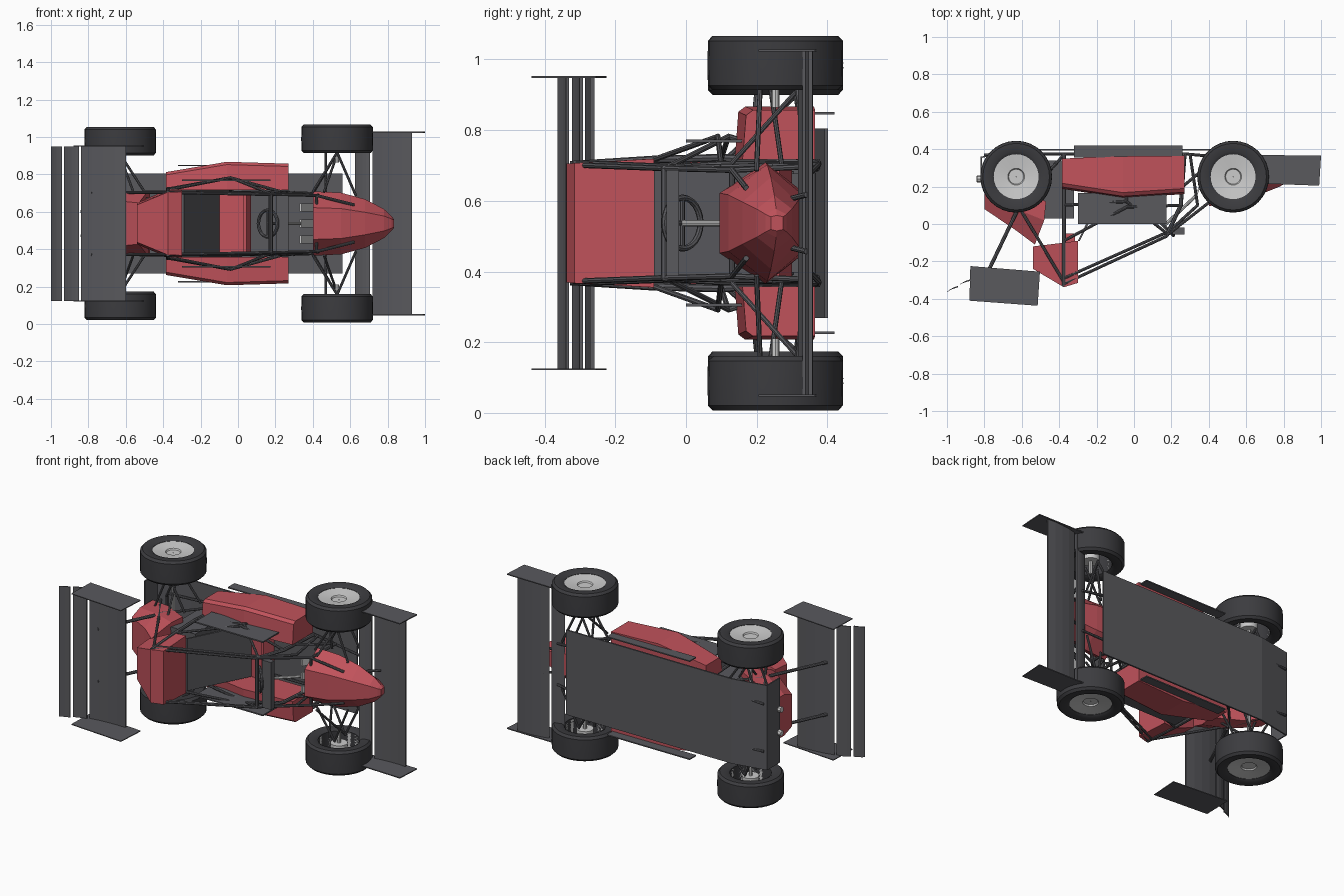
import bpy, bmesh, math
from mathutils import Vector, Matrix

# Car lies on its side: forward = +x, car-up = -y, car width runs along z
ZC = 0.537

def mat(name, c):
    m = bpy.data.materials.new(name)
    m.diffuse_color = (*c, 1)
    return m

RED = mat("red paint", (0.53, 0.085, 0.105))
DARK = mat("rubber", (0.045, 0.045, 0.05))
GREY = mat("carbon", (0.1, 0.1, 0.11))
METAL = mat("metal", (0.53, 0.53, 0.55))

def finish(name, bm, m, smooth=False):
    bmesh.ops.recalc_face_normals(bm, faces=bm.faces)
    me = bpy.data.meshes.new(name)
    bm.to_mesh(me)
    bm.free()
    me.materials.append(m)
    ob = bpy.data.objects.new(name, me)
    bpy.context.collection.objects.link(ob)
    if smooth:
        for p in me.polygons:
            p.use_smooth = True
        me.set_sharp_from_angle(angle=math.radians(35))
    return ob

def loft(name, rings, m, cap0=True, cap1=True, mirror=False):
    """Skin a list of equal-length rings; optionally repeat across the centre plane."""
    bm = bmesh.new()
    for s in ((1, -1) if mirror else (1,)):
        vs = [[bm.verts.new((x, y, ZC + s * w)) for x, y, w in r] for r in rings]
        n = len(vs[0])
        for a, b in zip(vs, vs[1:]):
            for i in range(n):
                bm.faces.new((a[i], a[(i + 1) % n], b[(i + 1) % n], b[i]))
        if cap0:
            bm.faces.new(vs[0])
        if cap1:
            bm.faces.new(vs[-1])
    return finish(name, bm, m)

def slab(name, profile, w0, w1, m, mirror=False):
    """Extrude an x-y outline across the width from w0 to w1."""
    return loft(name, [[(x, y, w) for x, y in profile] for w in (w0, w1)], m, mirror=mirror)

def box(name, x0, x1, y0, y1, w0, w1, m, mirror=False):
    return slab(name, [(x0, y0), (x1, y0), (x1, y1), (x0, y1)], w0, w1, m, mirror)

def tubes(name, paths, r, m, mirror=True):
    """Round bars along (x, y, w) paths, repeated on both sides."""
    bm = bmesh.new()
    for path in paths:
        for s in ((1, -1) if mirror else (1,)):
            pts = [Vector((x, y, ZC + s * w)) for x, y, w in path]
            for a, b in zip(pts, pts[1:]):
                d = b - a
                M = Matrix.Translation((a + b) / 2) @ d.to_track_quat('Z', 'Y').to_matrix().to_4x4()
                bmesh.ops.create_cone(bm, cap_ends=True, segments=8, radius1=r, radius2=r,
                                      depth=d.length + r * 0.6, matrix=M)
    return finish(name, bm, m, True)

def revolve(name, profile, x, y, z, s, m, n=32):
    """Spin (radius, axial) points about the wheel axle; s is the outward side."""
    bm = bmesh.new()
    rings = [[bm.verts.new((x + r * math.cos(2 * math.pi * i / n), y + r * math.sin(2 * math.pi * i / n),
                            z + s * a)) for i in range(n)] for r, a in profile]
    for p, q in zip(rings, rings[1:]):
        for i in range(n):
            bm.faces.new((p[i], p[(i + 1) % n], q[(i + 1) % n], q[i]))
    return finish(name, bm, m, True)

# Wheels
for label, x, w in (("front", 0.53, 0.453), ("rear", -0.63, 0.44)):
    for side, s in (("left", 1), ("right", -1)):
        z, h = ZC + s * w, 0.077
        revolve(label + "_tyre_" + side,
                [(0.12, -h + .01), (0.135, -h), (0.178, -h), (0.191, -h + .014), (0.192, 0), (0.191, h - .014),
                 (0.178, h), (0.135, h), (0.12, h - .01), (0.12, -h + .01)], x, 0.253, z, s, DARK)
        revolve(label + "_rim_" + side,
                [(0.12, -h + .01), (0.12, h - .012), (0.045, h - .022), (0.04, h - .03), (0.002, h - .03)],
                x, 0.253, z, s, METAL)
        revolve(label + "_hub_" + side, [(0.002, 0.03), (0.05, 0.03), (0.05, -0.05), (0.002, -0.05)],
                x, 0.253, z, s, METAL, 16)

# Nose cone: hexagonal sections narrowing to the tip
def hexa(x, yt, ym, yb, wm, wt):
    return [(x, yt, wt), (x, ym, wm), (x, yb, wt), (x, yb, -wt), (x, ym, -wm), (x, yt, -wt)]
loft("nose_cone", [hexa(0.4, 0.095, 0.225, 0.335, 0.172, 0.085), hexa(0.55, 0.12, 0.23, 0.33, 0.165, 0.08),
                   hexa(0.68, 0.16, 0.24, 0.315, 0.13, 0.06), hexa(0.78, 0.2, 0.25, 0.3, 0.078, 0.04),
                   hexa(0.82, 0.225, 0.255, 0.285, 0.04, 0.025), hexa(0.835, 0.24, 0.257, 0.275, 0.022, 0.018)],
     RED, cap0=False)

# Side pods
def pod(x, yt, yb, wo):
    return [(x, yt, 0.18), (x, yt + .01, wo - .015), (x, yt + .03, wo), (x, yb, wo), (x, yb, 0.18)]
loft("side_pod", [pod(-0.385, 0.188, 0.35, 0.275), pod(-0.06, 0.138, 0.362, 0.33), pod(0.27, 0.16, 0.365, 0.32)],
     RED, mirror=True)

# Head rest fairing and rear engine cover
loft("headrest_fairing", [[(-0.3, -0.09, -.182), (-0.3, -0.315, -.17), (-0.3, -0.315, .17), (-0.3, -0.09, .182)],
                          [(-0.375, -0.1, -.182), (-0.375, -0.338, -.168), (-0.375, -0.338, .168), (-0.375, -0.1, .182)],
                          [(-0.54, -0.12, -.11), (-0.54, -0.24, -.1), (-0.54, -0.24, .1), (-0.54, -0.12, .11)]], RED)
loft("engine_cover", [[(-0.47, 0.12, -.175), (-0.48, 0.02, -.175), (-0.53, -0.11, -.11),
                       (-0.53, -0.11, .11), (-0.48, 0.02, .175), (-0.47, 0.12, .175)],
                      [(-0.63, 0.2, -.172), (-0.63, 0.08, -.17), (-0.63, -0.035, -.12),
                       (-0.63, -0.035, .12), (-0.63, 0.08, .17), (-0.63, 0.2, .172)],
                      [(-0.8, 0.29, -.13), (-0.8, 0.16, -.13), (-0.8, 0.08, -.1),
                       (-0.8, 0.08, .1), (-0.8, 0.16, .13), (-0.8, 0.29, .13)]], RED)
box("headrest_pad", -0.375, -0.315, -0.1, -0.05, -0.09, 0.09, RED)

# Floor, diffuser and side skirts
box("floor", -0.6, 0.56, 0.392, 0.402, -0.268, 0.268, GREY)
slab("diffuser", [(-0.6, 0.402), (-0.82, 0.36), (-0.82, 0.23), (-0.812, 0.23), (-0.812, 0.354), (-0.6, 0.392)],
     -0.268, 0.268, GREY)
box("side_skirt", -0.32, 0.26, 0.355, 0.42, 0.307, 0.314, GREY, True)
box("cockpit_side_panel", -0.3, 0.175, 0.0, 0.165, 0.228, 0.236, GREY, True)

# Engine, seat and cockpit interior
box("engine", -0.5, -0.32, 0.03, 0.34, -0.14, 0.14, GREY)
slab("firewall_seat", [(-0.3, -0.09), (-0.29, -0.09), (-0.1, 0.28), (-0.1, 0.3), (-0.11, 0.3)], -0.165, 0.165, GREY)
slab("seat_pan", [(-0.1, 0.28), (0.07, 0.25), (0.07, 0.265), (-0.1, 0.3)], -0.165, 0.165, RED)
slab("knee_bulkhead", [(0.03, 0.19), (0.045, 0.19), (0.07, 0.25), (0.05, 0.255)], -0.155, 0.155, RED)
box("dash", 0.205, 0.27, -0.055, -0.02, -0.15, 0.15, GREY)
for i, w in enumerate((-0.085, 0, 0.085)):
    slab("pedal_%d" % i, [(0.33, 0.16), (0.34, 0.16), (0.4, 0.3), (0.39, 0.3)], w - 0.022, w + 0.022, METAL)

# Steering wheel and column
bpy.ops.mesh.primitive_torus_add(major_radius=0.072, minor_radius=0.009, major_segments=24, minor_segments=8)
sw = bpy.context.object
sw.name = "steering_wheel"
c = Vector((0.16, -0.01, ZC))
sw.rotation_euler = Vector((0.7, 0.7, 0)).to_track_quat('Z', 'Y').to_euler()
sw.location = c
sw.data.materials.append(GREY)
tubes("steering_column", [[(0.16, -0.01, 0), (0.33, 0.15, 0)]], 0.009, METAL, False)
tubes("steering_spokes", [[(0.16, -0.01, 0), (0.16, -0.01, 0.07)],
                          [(0.16, -0.01, 0), (0.21, -0.06, 0)]], 0.007, GREY)

# Tube frame
tubes("roll_hoops", [[(-0.375, 0.375, 0.17), (-0.375, 0.1, 0.185), (-0.375, -0.09, 0.18), (-0.375, -0.325, 0.165)],
                     [(-0.375, -0.325, 0.165), (-0.375, -0.325, 0)],
                     [(0.27, 0.37, 0.165), (0.25, 0.1, 0.165), (0.175, -0.06, 0.155), (0.175, -0.06, 0)]], 0.011, GREY)
tubes("frame_tubes", [
    [(-0.375, -0.32, 0.165), (0.175, -0.065, 0.155)],
    [(-0.375, -0.29, 0.17), (0.175, -0.045, 0.16)],
    [(-0.375, -0.31, 0.165), (-0.62, 0.1, 0.165), (-0.75, 0.3, 0.14)],
    [(-0.375, -0.09, 0.18), (-0.04, 0.09, 0.245), (0.25, 0.1, 0.165)],
    [(-0.375, 0.1, 0.185), (-0.04, 0.12, 0.245), (0.175, -0.05, 0.16)],
    [(-0.04, 0.12, 0.245), (-0.04, 0.37, 0.17)],
    [(-0.8, 0.37, 0.15), (-0.375, 0.375, 0.17), (0.27, 0.375, 0.165), (0.66, 0.34, 0.13)],
    [(-0.375, 0.37, 0.17), (-0.62, 0.1, 0.165)],
    [(0.175, -0.06, 0.155), (0.42, 0.13, 0.15), (0.62, 0.17, 0.1)],
    [(0.26, 0.2, 0.165), (0.44, 0.35, 0.16), (0.42, 0.13, 0.15)],
    [(0.175, -0.05, 0.155), (0.34, 0.1, 0.16), (0.3, 0.37, 0.165)],
    [(0.42, 0.13, 0.15), (0.42, 0.13, 0)],
    [(-0.62, 0.1, 0.165), (-0.62, 0.1, 0)],
    [(-0.75, 0.36, 0.14), (-0.75, 0.36, 0)]], 0.008, GREY)

# Suspension arms, push rods, drive shafts
tubes("suspension_arms", [
    [(0.4, 0.2, 0.17), (0.53, 0.21, 0.38), (0.63, 0.2, 0.15)],
    [(0.4, 0.34, 0.16), (0.53, 0.315, 0.38), (0.63, 0.34, 0.15)],
    [(0.46, 0.13, 0.17), (0.53, 0.31, 0.37)],
    [(0.47, 0.27, 0.17), (0.47, 0.24, 0.38)],
    [(-0.5, 0.18, 0.17), (-0.63, 0.2, 0.37), (-0.72, 0.2, 0.15)],
    [(-0.5, 0.34, 0.17), (-0.63, 0.31, 0.37), (-0.74, 0.34, 0.15)],
    [(-0.56, 0.1, 0.17), (-0.63, 0.31, 0.36)]], 0.007, GREY)
tubes("stub_axles", [[(0.53, 0.253, 0.33), (0.53, 0.253, 0.45)],
                     [(-0.63, 0.253, 0.12), (-0.63, 0.253, 0.44)]], 0.011, METAL)

# Exhaust tips at the back
tubes("exhaust_tips", [[(-0.72, 0.24, 0.06), (-0.835, 0.24, 0.075)]], 0.018, METAL)

# Wings: thin cambered elements between end plates
def element(name, x0, y0, x1, y1, half, camber=0.008, t=0.006):
    n, top, bot = 5, [], []
    for i in range(n):
        u = i / (n - 1)
        x, y = x0 + (x1 - x0) * u, y0 + (y1 - y0) * u + 4 * camber * u * (1 - u)
        k = t * math.sqrt(1.02 - u)
        top.append((x, y - k))
        bot.append((x, y + k))
    return slab(name, top + bot[::-1], -half, half, GREY)

element("front_wing_main", 0.93, 0.352, 0.72, 0.338, 0.487)
element("front_wing_flap", 0.705, 0.335, 0.625, 0.318, 0.487, 0.005, 0.005)
slab("front_wing_end_plate", [(0.62, 0.25), (0.72, 0.215), (0.99, 0.205), (1.0, 0.365), (0.62, 0.37)],
     0.485, 0.491, GREY, True)
tubes("front_wing_mounts", [[(0.68, 0.3, 0.07), (0.76, 0.34, 0.08)]], 0.008, GREY)

element("rear_wing_main", -0.6, -0.265, -0.84, -0.285, 0.413)
element("rear_wing_middle_flap", -0.85, -0.296, -0.93, -0.322, 0.413, 0.005, 0.005)
element("rear_wing_upper_flap", -0.94, -0.335, -1.0, -0.363, 0.413, 0.004, 0.004)
slab("rear_wing_end_plate", [(-0.875, -0.225), (-0.503, -0.255), (-0.515, -0.437), (-0.88, -0.41)],
     0.411, 0.416, GREY, True)
tubes("rear_wing_struts", [[(-0.63, 0.06, 0.165), (-0.79, -0.275, 0.165)]], 0.01, GREY)
